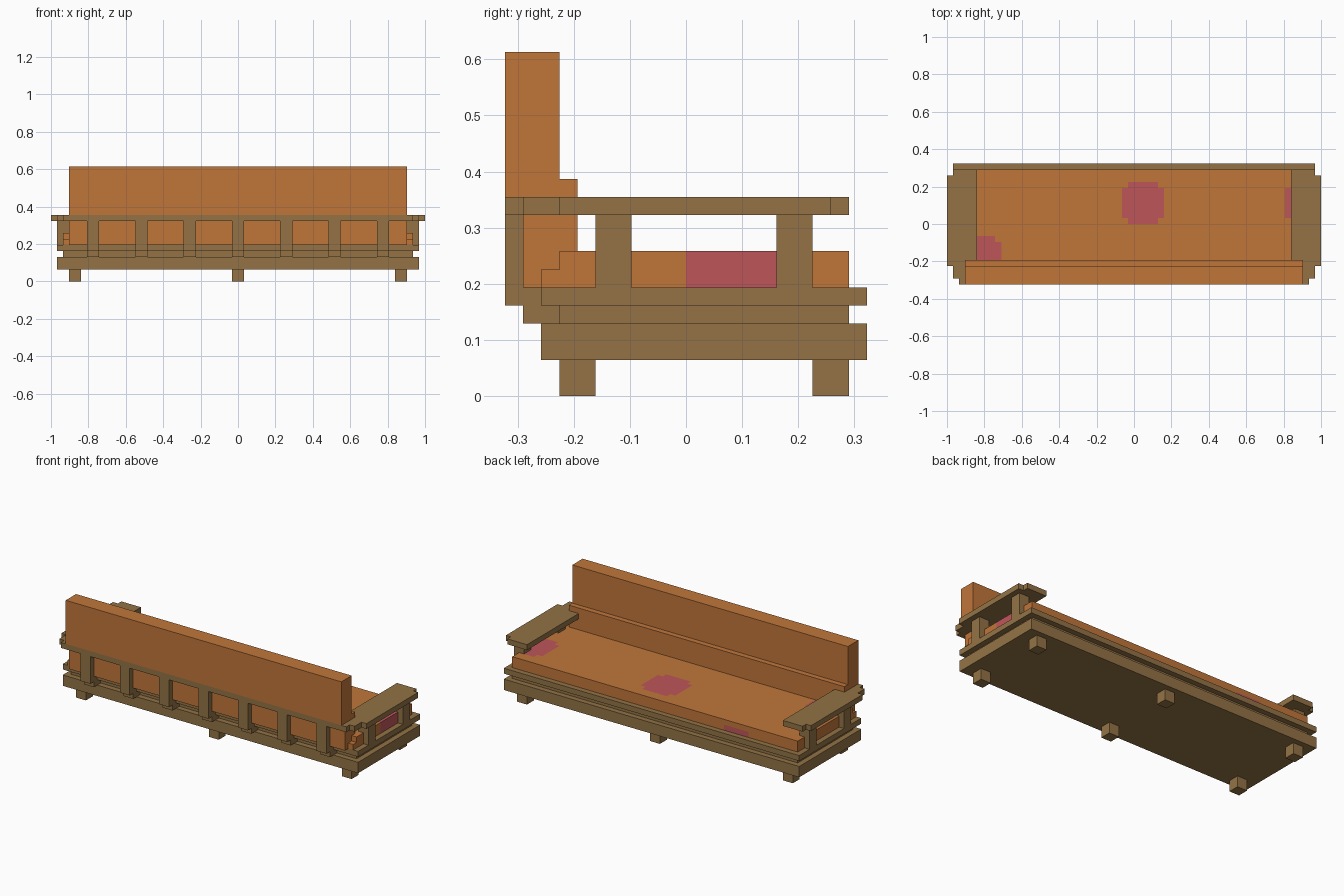
import bpy, bmesh
from mathutils import Vector

U = 2 / 62  # one block of the grid the bench is laid out on

cube = bpy.data.objects.get("Cube")
if cube:
    bpy.data.objects.remove(cube, do_unlink=True)


def material(name, rgb):
    m = bpy.data.materials.new(name)
    m.use_nodes = True
    m.diffuse_color = (*rgb, 1)
    m.node_tree.nodes["Principled BSDF"].inputs["Base Color"].default_value = (*rgb, 1)
    return m


wood = material("brown wood", (0.292, 0.171, 0.060))
cloth = material("orange cloth", (0.527, 0.181, 0.042))
stain = material("pink stain", (0.515, 0.093, 0.102))


def finish(bm, name, *mats):
    bmesh.ops.recalc_face_normals(bm, faces=bm.faces)
    bmesh.ops.scale(bm, vec=(U, U, U), verts=bm.verts)
    me = bpy.data.meshes.new(name)
    bm.to_mesh(me)
    bm.free()
    for m in mats:
        me.materials.append(m)
    ob = bpy.data.objects.new(name, me)
    bpy.context.collection.objects.link(ob)
    return ob


def prism(name, mat, outline, place, depth):
    """Extrude an outline; place maps its 2D points into space."""
    bm = bmesh.new()
    face = bm.faces.new([bm.verts.new(place(a, b)) for a, b in outline])
    ext = bmesh.ops.extrude_face_region(bm, geom=[face])
    moved = [v for v in ext["geom"] if isinstance(v, bmesh.types.BMVert)]
    bmesh.ops.translate(bm, vec=depth, verts=moved)
    return finish(bm, name, mat)


def box(name, mat, x, y, z):
    outline = [(x[0], y[0]), (x[1], y[0]), (x[1], y[1]), (x[0], y[1])]
    return prism(name, mat, outline, lambda a, b: (a, b, z[0]), (0, 0, z[1] - z[0]))


def side_profile(name, mat, outline, x0, x1):
    return prism(name, mat, outline, lambda a, b: (x0, a, b), (x1 - x0, 0, 0))


# Legs
for x in (-27, 0, 27):
    for y in (-6, 8):
        box("leg", wood, (x - 1, x + 1), (y - 1, y + 1), (0, 2))

# Stacked base
box("base_plinth", wood, (-30, 30), (-8, 10), (2, 4))
box("base_recess", wood, (-29, 29), (-7, 9), (4, 5))
box("seat_frame", wood, (-30, 30), (-8, 10), (5, 6))

# Stepped slats behind the backrest and the rail they carry
slat = [(-9, 4), (-7, 4), (-7, 5), (-8, 5), (-8, 6), (-9, 6),
        (-9, 10), (-10, 10), (-10, 5), (-9, 5)]
for x in range(-24, 25, 8):
    side_profile("back_slat", wood, slat, x - 1, x + 1)
box("back_rail", wood, (-29, 29), (-10, -9), (10, 11))

# Armrests with stepped corners, each on two posts
arm = [(26, -9), (30, -9), (30, -7), (31, -7), (31, 8), (30, 8), (30, 9), (26, 9)]
for side, s in (("left", 1), ("right", -1)):
    prism(side + "_armrest", wood, arm, lambda a, b: (s * a, b, 10), (0, 0, 1))
    for y in (-4, 6):
        box(side + "_arm_post", wood, sorted((s * 28, s * 30)), (y - 1, y + 1), (6, 10))

# Backrest cushion
back = [(-9, 6), (-6, 6), (-6, 12), (-7, 12), (-7, 19), (-10, 19), (-10, 11), (-9, 11)]
side_profile("backrest", cloth, back, -28, 28)

# Seat cushion, cut along the stain borders
box("seat_rear_lip", cloth, (-29, 29), (-8, -7), (6, 7))
stains = [  # x, y and z ranges
    ((-2, 5), (1, 6), (7, 9)), ((-1, 4), (0, 7), (7, 9)),
    ((-28, -22), (-7, -3), (7, 9)), ((-28, -23), (-7, -2), (7, 9)),
    ((25, 30), (1, 6), (5, 9)), ((26, 30), (0, 7), (5, 9)),
    ((-19, -14), (8.5, 10), (5, 7)),
]
bm = bmesh.new()
bmesh.ops.create_cube(bm, size=1)
bmesh.ops.scale(bm, vec=(58, 16, 2), verts=bm.verts)
bmesh.ops.translate(bm, vec=(0, 1, 7), verts=bm.verts)
for axis in range(3):
    normal = Vector([float(i == axis) for i in range(3)])
    for cut in sorted({c for s in stains for c in s[axis]}):
        bmesh.ops.bisect_plane(bm, geom=bm.verts[:] + bm.edges[:] + bm.faces[:],
                               plane_co=normal * cut, plane_no=normal)
for f in bm.faces:
    c = f.calc_center_median()
    f.material_index = int(any(all(r[0] < v < r[1] for r, v in zip(s, c)) for s in stains))
finish(bm, "seat_cushion", cloth, stain)
